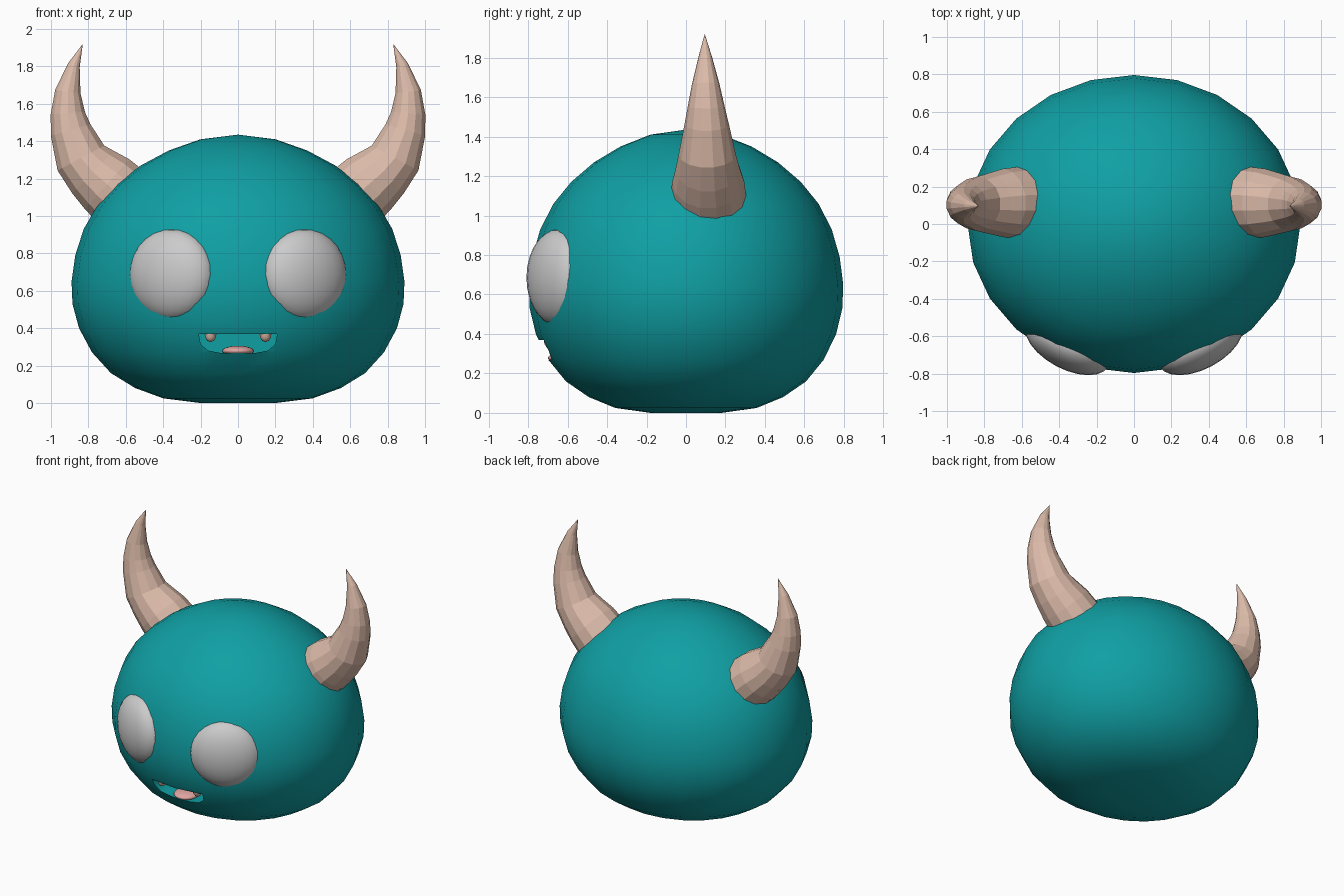
import bpy, bmesh
from math import sin, cos, pi, radians
from mathutils import Vector, Matrix

if "Cube" in bpy.data.objects:
    bpy.data.objects.remove(bpy.data.objects["Cube"])


def material(name, rgb):
    m = bpy.data.materials.new(name)
    m.diffuse_color = (*rgb, 1)
    m.use_nodes = True
    m.node_tree.nodes["Principled BSDF"].inputs["Base Color"].default_value = m.diffuse_color
    return m


TEAL = material("teal", (0.005, 0.35, 0.37))
BONE = material("bone", (0.72, 0.50, 0.40))
PINK = material("pink", (0.75, 0.38, 0.36))


def finish(bm, name, mat=None):
    bmesh.ops.remove_doubles(bm, verts=bm.verts, dist=1e-5)
    bmesh.ops.recalc_face_normals(bm, faces=bm.faces)
    mesh = bpy.data.meshes.new(name)
    bm.to_mesh(mesh)
    bm.free()
    ob = bpy.data.objects.new(name, mesh)
    bpy.context.collection.objects.link(ob)
    if mat:
        mesh.materials.append(mat)
    return ob


def loft(rings, name, mat=None):
    """Skin a stack of closed rings; a zero-size last ring becomes a point."""
    bm = bmesh.new()
    loops = [[bm.verts.new(p) for p in r] for r in rings]
    n = len(loops[0])
    for a, b in zip(loops, loops[1:]):
        for i in range(n):
            j = (i + 1) % n
            bm.faces.new((a[i], a[j], b[j], b[i]))
    bm.faces.new(loops[0])
    if (loops[-1][0].co - loops[-1][1].co).length > 1e-4:
        bm.faces.new(loops[-1])
    return finish(bm, name, mat)


def smooth(ob, angle=40):
    bpy.ops.object.select_all(action='DESELECT')
    ob.select_set(True)
    bpy.context.view_layer.objects.active = ob
    bpy.ops.object.shade_smooth_by_angle(angle=radians(angle))


def ellipsoid(name, centre, radii, turn=0, mat=None):
    bm = bmesh.new()
    bmesh.ops.create_uvsphere(bm, u_segments=24, v_segments=14, radius=1)
    bm.transform(Matrix.Translation(centre) @ Matrix.Rotation(turn, 4, 'Z')
                 @ Matrix.Diagonal((*radii, 1)))
    ob = finish(bm, name, mat)
    smooth(ob)
    return ob


# Body: squat rounded dome, slightly wider than deep
profile = [(0.20, 0), (0.40, 0.025), (0.55, 0.08), (0.68, 0.16), (0.78, 0.27),
           (0.85, 0.40), (0.885, 0.53), (0.89, 0.65), (0.87, 0.79),
           (0.825, 0.93), (0.75, 1.06), (0.65, 1.17), (0.52, 1.27),
           (0.37, 1.35), (0.20, 1.41), (0, 1.435)]
N = 24
body = loft([[(r * sin(2 * pi * i / N), r * 0.895 * cos(2 * pi * i / N), z)
              for i in range(N)] for r, z in profile], "body", TEAL)

# Mouth: wide flat-topped opening cut into the front
mouth = [(-0.21, 0.37), (-0.20, 0.315), (-0.16, 0.28), (-0.09, 0.267),
         (0.09, 0.267), (0.16, 0.28), (0.20, 0.315), (0.21, 0.37)]
cutter = loft([[(x, y, z) for x, z in mouth] for y in (-1.0, -0.5)],
              "mouth_cutter", TEAL)
cutter.hide_render = True
cut = body.modifiers.new("mouth", 'BOOLEAN')
cut.object, cut.operation, cut.solver = cutter, 'DIFFERENCE', 'EXACT'
bpy.context.view_layer.objects.active = body
bpy.ops.object.modifier_apply(modifier="mouth")
bpy.data.objects.remove(cutter)
smooth(body)

# Tongue
ellipsoid("tongue", (0, -0.61, 0.278), (0.085, 0.09, 0.028), mat=PINK)

# Horn path: x, z, radius along the curve
horn = [(0.58, 1.06, 0.195), (0.70, 1.17, 0.183), (0.775, 1.235, 0.163),
        (0.84, 1.31, 0.145), (0.895, 1.46, 0.113), (0.91, 1.55, 0.094),
        (0.91, 1.665, 0.07), (0.878, 1.805, 0.034), (0.83, 1.92, 0)]


def make_horn(side, name):
    pts = [Vector((x, 0.115 - 0.02 * i / 8, z)) for i, (x, z, r) in enumerate(horn)]
    rings = []
    for i, p in enumerate(pts):
        t = (pts[min(i + 1, 8)] - pts[max(i - 1, 0)]).normalized()
        u = Vector((0, 1, 0))
        v = t.cross(u).normalized()
        r = horn[i][2]
        ring = [p + r * (cos(a) * u + sin(a) * v)
                for a in (2 * pi * k / 14 for k in range(14))]
        rings.append([(q.x * side, q.y, q.z) for q in ring])
    return loft(rings, name, BONE)


# Mirrored parts: horns, eyes and teeth
for side, label in ((1, "right"), (-1, "left")):
    make_horn(side, label + "_horn")
    ellipsoid(label + "_eye", (0.355 * side, -0.645, 0.685),
              (0.248, 0.13, 0.245), side * radians(28))
    tooth = [(0.032, 0.375), (0.029, 0.35), (0.018, 0.333), (0, 0.325)]
    ob = loft([[(0.147 * side + r * cos(2 * pi * k / 10),
                 -0.69 + r * sin(2 * pi * k / 10), z) for k in range(10)]
               for r, z in tooth], label + "_tooth", BONE)
    smooth(ob)
